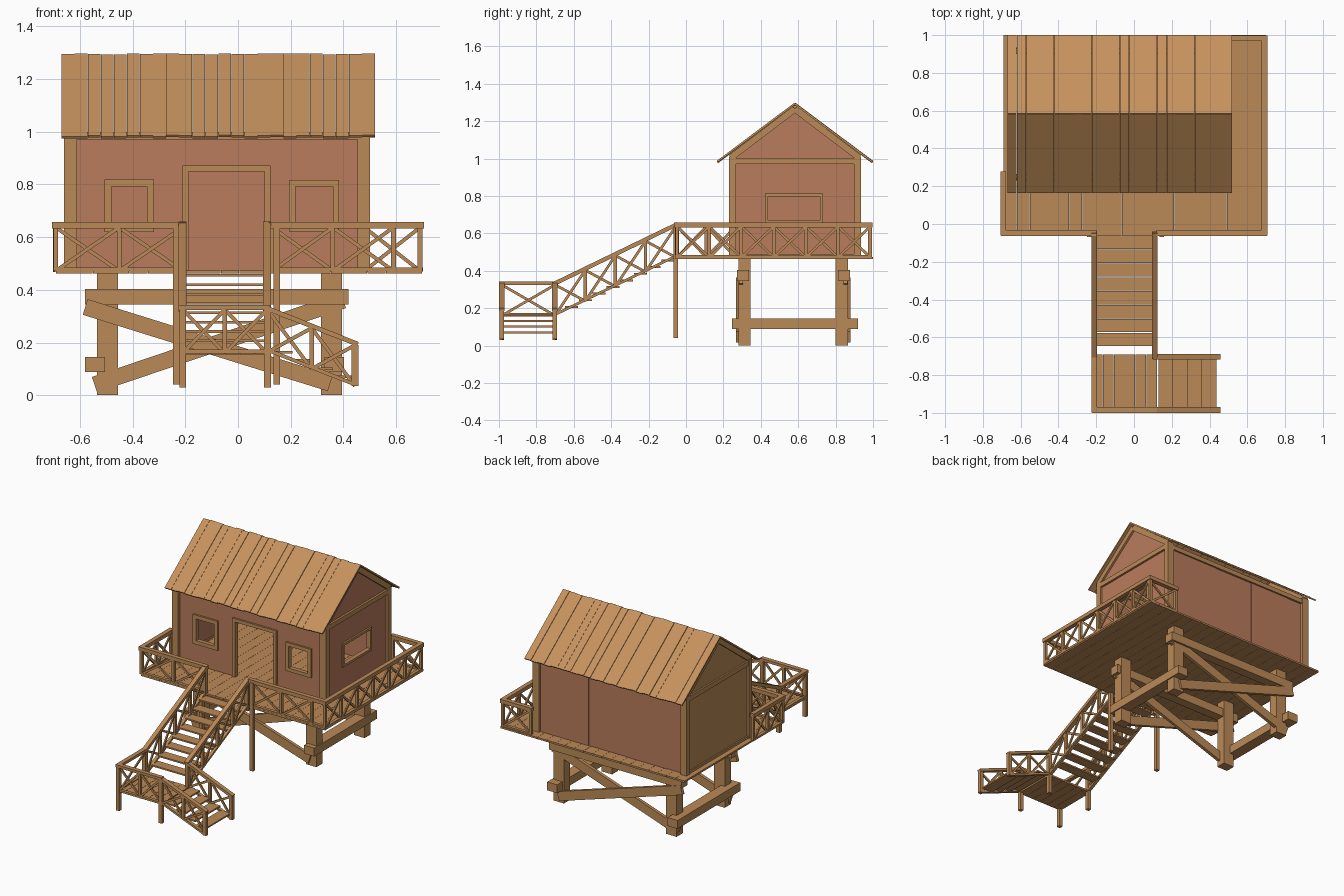
import bpy, bmesh, random
from mathutils import Vector

if "Cube" in bpy.data.objects:
    bpy.data.objects.remove(bpy.data.objects["Cube"])
random.seed(4)

def material(name, rgb):
    m = bpy.data.materials.new(name)
    m.diffuse_color = (*rgb, 1)
    m.use_nodes = True
    m.node_tree.nodes["Principled BSDF"].inputs["Base Color"].default_value = m.diffuse_color
    return m

WOOD = material("wood", (0.50, 0.255, 0.095))
ROOF = material("roof_wood", (0.56, 0.285, 0.11))
CLAY = material("wall_red", (0.49, 0.20, 0.11))

QUADS = [(0, 1, 3, 2), (4, 6, 7, 5), (0, 4, 5, 1), (2, 3, 7, 6), (0, 2, 6, 4), (1, 5, 7, 3)]

def box(x0, x1, y0, y1, z0, z1):
    return [Vector((x, y, z)) for x in (x0, x1) for y in (y0, y1) for z in (z0, z1)]

def beam(p, q, w, h):
    """Square-cut timber from p to q: w sideways, h upwards."""
    p, q = Vector(p), Vector(q)
    d = (q - p).normalized()
    s = d.cross(Vector((0, 0, 1)))
    s = s.normalized() if s.length > 1e-4 else Vector((1, 0, 0))
    u = s.cross(d)
    return [c + s * a * w / 2 + u * b * h / 2 for c in (p, q) for a in (-1, 1) for b in (-1, 1)]

def part(name, mat, solids):
    bm = bmesh.new()
    for s in solids:
        vs = [bm.verts.new(v) for v in s]
        for f in QUADS:
            bm.faces.new([vs[i] for i in f])
    return finish(name, mat, bm)

def finish(name, mat, bm):
    bmesh.ops.recalc_face_normals(bm, faces=bm.faces)
    me = bpy.data.meshes.new(name)
    bm.to_mesh(me)
    bm.free()
    me.materials.append(mat)
    ob = bpy.data.objects.new(name, me)
    bpy.context.collection.objects.link(ob)
    return ob

def railing(name, p, q, bays, h=0.165, cap=0.026):
    """Top and bottom rails, posts at each bay and crossed braces."""
    p, q, up = Vector(p), Vector(q), Vector((0, 0, h))
    out = (q - p).cross(up).normalized() * 0.005
    d = (q - p).normalized()
    top = up + Vector((0, 0, 0.008))
    s = [beam(p + top - d * 0.012, q + top + d * 0.012, 0.03, cap),
         beam(p + Vector((0, 0, 0.006)), q + Vector((0, 0, 0.006)), 0.022, 0.014)]
    nodes = [p.lerp(q, i / bays) for i in range(bays + 1)]
    s += [beam(n, n + up, 0.018, 0.018) for n in nodes]
    for a, b in zip(nodes, nodes[1:]):
        s += [beam(a + out, b + up + out, 0.009, 0.014),
              beam(a + up - out, b - out, 0.009, 0.014)]
    part(name, WOOD, s)

# Substructure: posts, cross beams, X braces
part("support_posts", WOOD, [box(x - 0.04, x + 0.04, y - 0.033, y + 0.033, 0, 0.462)
                             for x in (-0.495, 0.355) for y in (0.313, 0.832)])
part("upper_cross_beams", WOOD, [box(-0.58, 0.42, y - 0.032, y + 0.032, 0.345, 0.403) for y in (0.305, 0.845)])
part("lower_side_beams", WOOD, [box(x - 0.038, x + 0.038, 0.245, 0.92, 0.088, 0.145) for x in (-0.543, 0.365)])
braces = []
for y, o in ((0.278, -1), (0.868, 1)):
    braces += [beam((-0.58, y, 0.335), (0.35, y, 0.045), 0.022, 0.062),
               beam((-0.545, y - o * 0.016, 0.04), (0.40, y - o * 0.016, 0.36), 0.022, 0.062)]
part("x_braces", WOOD, braces)

# Deck boards
part("deck", WOOD, [box(-0.69 + 0.0695 * i, -0.69 + 0.0695 * (i + 1) - 0.001, -0.06, 1.0, 0.462, 0.474)
                    for i in range(20)])

# Deck railings
Z = 0.472
railing("front_railing_left", (-0.692, -0.048, Z), (-0.21, -0.048, Z), 2)
railing("front_railing_right", (0.13, -0.048, Z), (0.59, -0.048, Z), 2)
part("front_railing_corner", WOOD, [box(0.58, 0.705, -0.063, -0.033, 0.632, 0.658), box(0.682, 0.7, -0.057, -0.039, 0.47, 0.64),
                                    box(0.58, 0.7, -0.058, -0.037, 0.47, 0.485)])
railing("side_railing_right", (0.691, -0.048, Z), (0.691, 0.985, Z), 6)
railing("side_railing_left", (-0.692, -0.048, Z), (-0.692, 0.265, Z), 2)
railing("back_railing", (0.691, 0.983, Z), (0.48, 0.983, Z), 1)

# Stairs: upper flight, landing, lower flight
part("upper_treads", WOOD, [box(-0.2, 0.105, -0.132 - 0.0735 * i, -0.062 - 0.0735 * i, 0.45 - 0.0355 * i, 0.46 - 0.0355 * i)
                            for i in range(8)])
for side, x in (("left", -0.21), ("right", 0.11)):
    railing("stair_railing_" + side, (x, -0.70, 0.16), (x, -0.055, Z), 4, cap=0.022)
part("landing", WOOD, [box(-0.222 + 0.0575 * i, -0.166 + 0.0575 * i, -0.985, -0.692, 0.155, 0.167) for i in range(6)])
part("lower_treads", WOOD, [box(0.13 + 0.077 * i, 0.207 + 0.077 * i, -0.975, -0.705, 0.158 - 0.031 * i, 0.168 - 0.031 * i)
                            for i in range(4)])
railing("landing_railing_front", (-0.21, -0.985, 0.16), (0.11, -0.985, 0.16), 2, cap=0.018)
railing("landing_railing_side", (-0.21, -0.985, 0.16), (-0.21, -0.70, 0.16), 1, cap=0.018)
for side, y in (("front", -0.985), ("back", -0.702)):
    railing("lower_stair_railing_" + side, (0.115, y, 0.165), (0.444, y, 0.035), 2, 0.155, cap=0.018)
posts = [(-0.21, -0.985, 0.03, 0.33), (-0.21, -0.702, 0.03, 0.335), (0.112, -0.985, 0.03, 0.33), (0.112, -0.702, 0.03, 0.335),
         (0.444, -0.985, 0.035, 0.19), (0.444, -0.702, 0.035, 0.19), (-0.21, -0.055, 0.44, 0.65), (0.11, -0.055, 0.44, 0.65),
         (-0.235, -0.055, 0.04, 0.64), (0.147, -0.055, 0.04, 0.64)]
part("stair_posts", WOOD, [box(x - 0.0125, x + 0.0125, y - 0.0125, y + 0.0125, a, b) for x, y, a, b in posts])

# House walls: strips of wall around the openings (u0, u1, z0, z1)
def wall(u0, u1, z0, z1, holes):
    strips, u = [], u0
    for a, b, c, d in holes:
        strips += [(u, a, z0, z1), (a, b, d, z1)] + ([(a, b, z0, c)] if c > z0 else [])
        u = b
    return strips + [(u, u1, z0, z1)]

door, win_l, win_r = (-0.187, 0.1, 0.474, 0.85), (-0.48, -0.345, 0.645, 0.793), (0.218, 0.36, 0.645, 0.793)
side_win = (0.438, 0.717, 0.668, 0.797)
part("front_wall", CLAY, [box(a, b, 0.247, 0.259, c, d) for a, b, c, d in wall(-0.63, 0.47, 0.474, 0.99, [win_l, door, win_r])])
part("right_wall", CLAY, [box(0.475, 0.487, a, b, c, d) for a, b, c, d in wall(0.245, 0.92, 0.474, 0.985, [side_win])])
edges = [0.47, 0.09, -0.20, -0.50, -0.63]
part("back_wall_panels", CLAY, [box(b, a, 0.907, 0.919 - 0.003 * (i % 2), 0.474, 0.99)
                                for i, (a, b) in enumerate(zip(edges, edges[1:]))])
part("left_wall_outer", WOOD, [box(-0.646, -0.638, 0.245, 0.92, 0.474, 0.985)])
part("left_wall_inner", CLAY, [box(-0.637, -0.631, 0.25, 0.915, 0.474, 0.985)])

def gable(name, mat, x0, x1):
    bm = bmesh.new()
    prof = [(0.245, 0.97), (0.245, 1.023), (0.5825, 1.28), (0.92, 1.023), (0.92, 0.97)]
    f = bm.faces.new([bm.verts.new((x0, y, z)) for y, z in prof])
    r = bmesh.ops.extrude_face_region(bm, geom=[f])
    bmesh.ops.translate(bm, vec=(x1 - x0, 0, 0), verts=[v for v in r["geom"] if isinstance(v, bmesh.types.BMVert)])
    finish(name, mat, bm)

gable("right_gable", CLAY, 0.475, 0.487)
gable("left_gable", WOOD, -0.646, -0.634)

# House frame timbers
part("corner_posts", WOOD, [box(x, x + 0.048, y, y + 0.036, 0.47, 1.01) for x in (-0.66, 0.454) for y in (0.23, 0.899)])
frame = [box(-0.66, 0.502, y, y + 0.03, 0.97, 1.0) for y in (0.235, 0.9)]
for x in (-0.642, 0.486):
    frame += [box(x - 0.015, x + 0.015, 0.25, 0.915, 0.97, 1.002), box(x - 0.013, x + 0.013, 0.25, 0.915, 0.474, 0.49)]
    frame += [beam((x, y, 1.005), (x, 0.5825, 1.265), 0.03, 0.035) for y in (0.24, 0.925)]
part("wall_frame", WOOD, frame)

# Door and window frames
def surround(h, t, sill, place):
    a, b, c, d = h
    s = [(a - t, a, c, d), (b, b + t, c, d), (a - t, b + t, d, d + t)]
    return [place(*r) for r in s + ([(a - t, b + t, c - t, c)] if sill else [])]

front = lambda a, b, c, d: box(a, b, 0.235, 0.265, c, d)
part("door_frame", WOOD, surround(door, 0.023, False, front))
part("front_window_frames", WOOD, surround(win_l, 0.026, True, front) + surround(win_r, 0.024, True, front))
part("side_window_frame", WOOD, surround(side_win, 0.016, True, lambda a, b, c, d: box(0.468, 0.498, a, b, c, d)))

# Roof planks on both slopes
planks, n = [], 24
for i in range(n):
    w = 1.19 / n
    x = -0.67 + w * (i + 0.5)
    for eave in (0.168, 0.997):
        j = random.choice((-0.003, 0, 0.002))
        planks.append(beam((x, eave, 0.982 + j), (x, 0.5825, 1.292 + j), w - 0.001, 0.01))
part("roof_planks", ROOF, planks)
